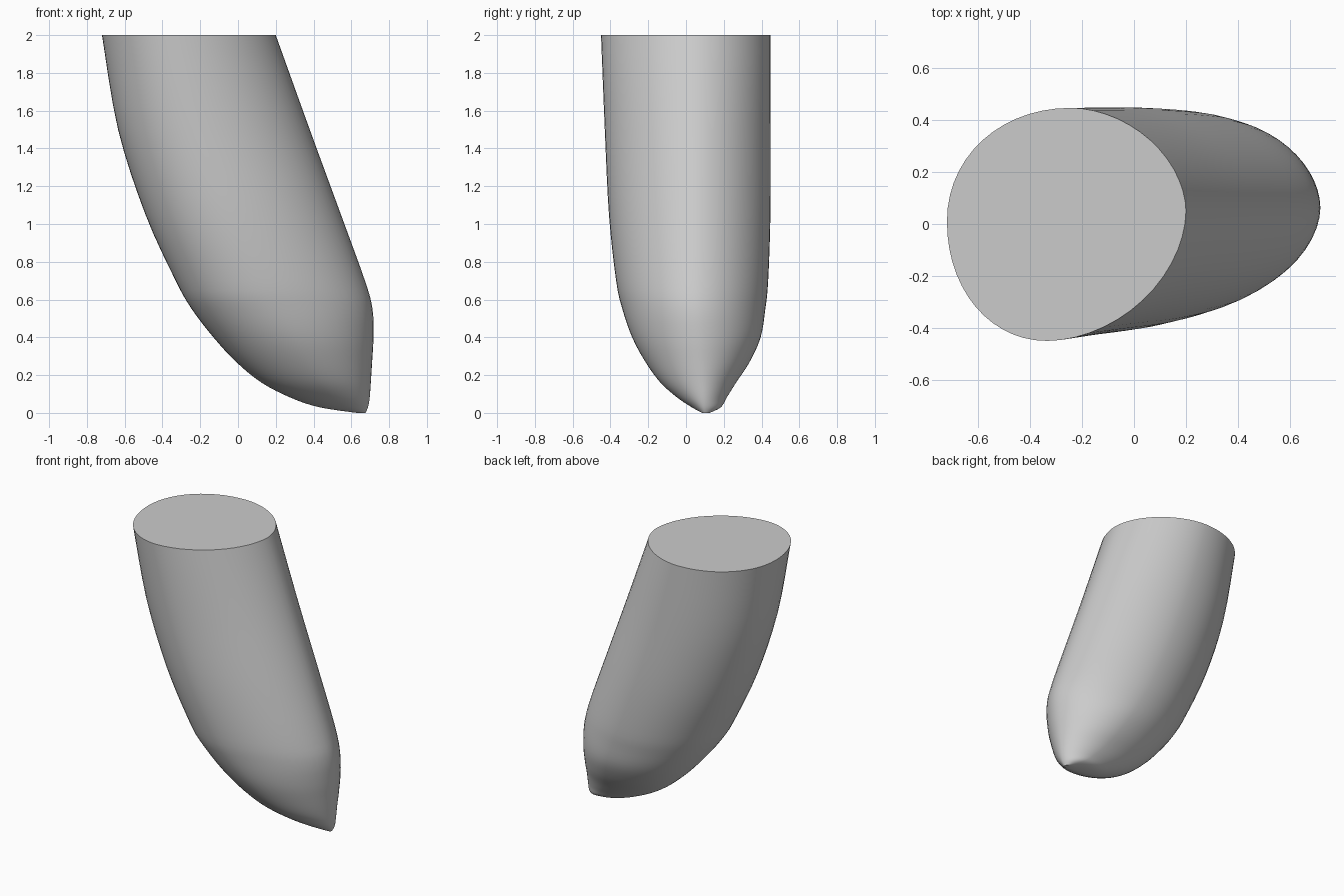
import bpy
import bmesh
import math
from mathutils import Vector

SIDES = 56
STEPS = 4

# Horizontal sections: height, left edge, right edge, front edge, back edge
SECTIONS = [
    (2, -.72, .2, -.45, .447),
    (1.5, -.635, .38, -.43, .448),
    (1.05, -.49, .545, -.408, .447),
    (.7, -.33, .672, -.37, .435),
    (.55, -.245, .712, -.337, .42),
    (.4, -.13, .717, -.285, .395),
    (.27, -.01, .71, -.215, .337),
    (.16, .125, .703, -.135, .265),
    (.08, .28, .697, -.045, .215),
    (.03, .43, .688, .03, .185),
    (0, .63, .675, .085, .125),
]


def mix(start, end, factor):
    return start + (end - start) * factor


def catmull(before, start, end, after, t):
    """Smoothly interpolate one number between start and end."""
    bend = 2 * before - 5 * start + 4 * end - after
    twist = 3 * (start - end) + after - before
    return start + t * (end - before + t * (bend + t * twist)) / 2


def smooth_sections(rows):
    """Add in-between sections so that the sides curve evenly."""
    last = len(rows) - 1
    for i in range(last):
        near = [rows[max(0, min(last, i + k))] for k in (-1, 0, 1, 2)]
        for step in range(STEPS):
            yield [catmull(*values, step / STEPS) for values in zip(*near)]
    yield rows[last]


def section_points(height, left, right, front, back):
    """Egg-shaped ring made of four quarter ellipses, pointed toward +x."""
    low = max(0, 1 - height / .6)
    back_x = mix(left, right, mix(.52, .6, low))
    front_x = mix(left, right, mix(.42, .55, low))
    left_y = mix(.01, .1, low)
    right_y = mix(.05, .1, low)
    for i in range(SIDES):
        angle = math.tau * i / SIDES
        c, s = math.cos(angle), math.sin(angle)
        power = 1.08 if c > 0 else .97
        c = math.copysign(abs(c) ** power, c)
        s = math.copysign(abs(s) ** power, s)
        middle_x = back_x if s > 0 else front_x
        middle_y = right_y if c > 0 else left_y
        x = mix(middle_x, right if c > 0 else left, abs(c))
        y = mix(middle_y, back if s > 0 else front, abs(s))
        yield Vector((x, y, max(0, height)))


# Plain grey surface
grey = bpy.data.materials.new("plain grey")
grey.use_nodes = True
colour = (.6, .6, .6, 1)
grey.diffuse_color = colour
grey.node_tree.nodes["Principled BSDF"].inputs["Base Color"].default_value = colour

cube = bpy.data.objects.get("Cube")
if cube:
    bpy.data.objects.remove(cube, do_unlink=True)

# Leaning body, lofted from the flat top down to the tip
bm = bmesh.new()
rings = [[bm.verts.new(point) for point in section_points(*section)]
         for section in smooth_sections(SECTIONS)]
for upper, lower in zip(rings, rings[1:]):
    for i in range(SIDES):
        j = (i + 1) % SIDES
        bm.faces.new((upper[i], lower[i], lower[j], upper[j]))

# Flat top and small blunt tip
bm.faces.new(rings[0])
bm.faces.new(reversed(rings[-1]))
bmesh.ops.recalc_face_normals(bm, faces=bm.faces)

mesh = bpy.data.meshes.new("tapered_body")
bm.to_mesh(mesh)
bm.free()
mesh.materials.append(grey)
body = bpy.data.objects.new("tapered_body", mesh)
bpy.context.collection.objects.link(body)

# Smooth sides with a crisp rim
bpy.ops.object.select_all(action="DESELECT")
body.select_set(True)
bpy.context.view_layer.objects.active = body
bpy.ops.object.shade_smooth_by_angle(angle=math.radians(40))
